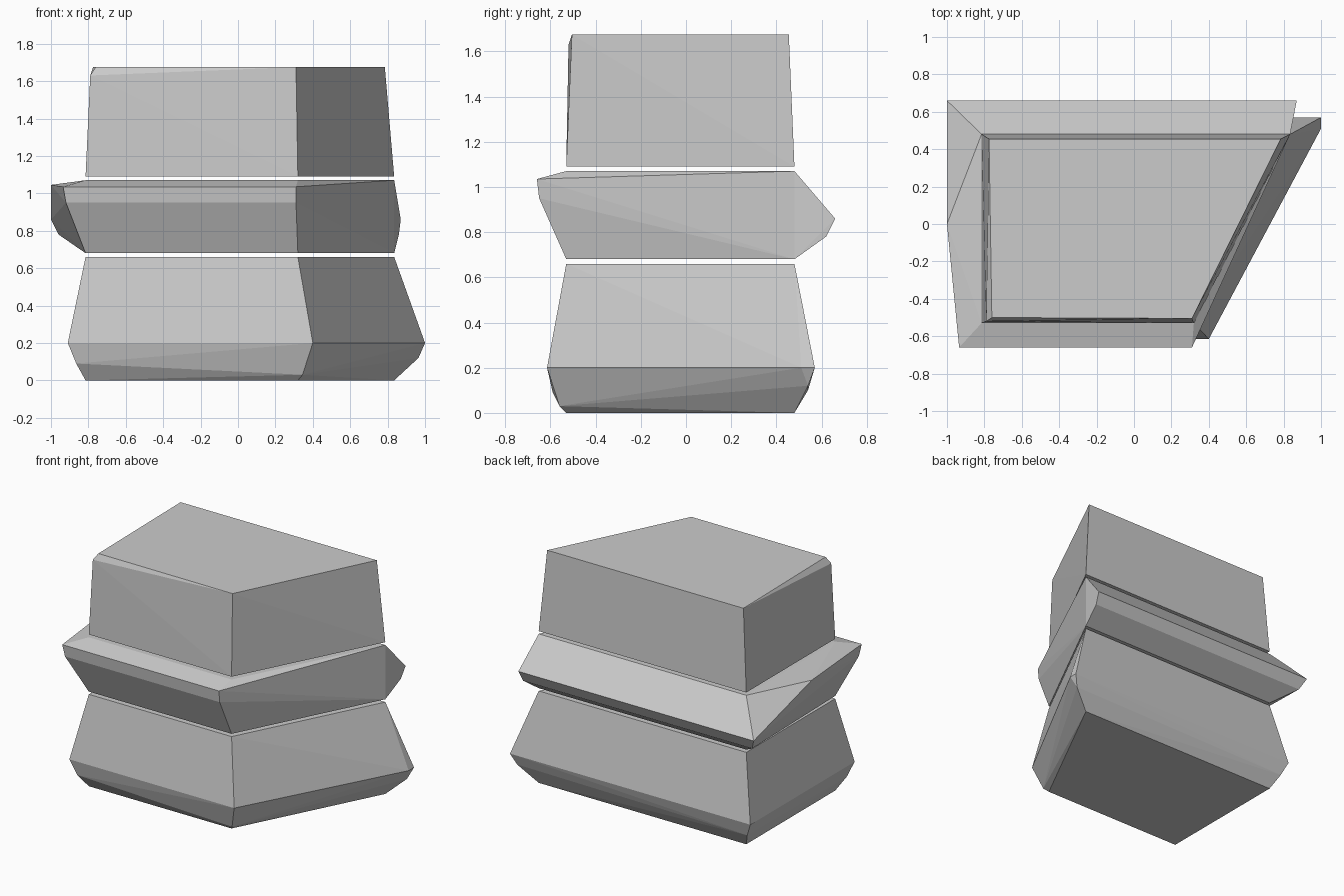
import bpy, bmesh, math

if "Cube" in bpy.data.objects:
    bpy.data.objects.remove(bpy.data.objects["Cube"])


def quad(z, left, right_front, right_back, front, back):
    """Four corners of the tapered plan at one height."""
    return [(left, front, z), (right_front, front, z),
            (right_back, back, z), (left, back, z)]


def stone(name, points):
    """Flat-faced stone as the hull of its corners."""
    bm = bmesh.new()
    for p in points:
        bm.verts.new(p)
    hull = bmesh.ops.convex_hull(bm, input=bm.verts[:])
    loose = [v for v in bm.verts if not v.link_faces]
    bmesh.ops.delete(bm, geom=loose, context='VERTS')
    bmesh.ops.dissolve_limit(bm, angle_limit=math.radians(1),
                             verts=bm.verts[:], edges=bm.edges[:])
    bmesh.ops.recalc_face_normals(bm, faces=bm.faces[:])
    mesh = bpy.data.meshes.new(name)
    bm.to_mesh(mesh)
    bm.free()
    obj = bpy.data.objects.new(name, mesh)
    bpy.context.collection.objects.link(obj)
    return obj


def joint(z):
    """Common outline where the stones meet."""
    return quad(z, -0.815, 0.32, 0.835, -0.53, 0.48)


# lower stone: widest near the ground, chipped back-right corner
stone("lower_stone", joint(0) + joint(0.66) + [
    (-0.91, -0.615, 0.2), (0.40, -0.615, 0.2), (1.0, 0.51, 0.2),
    (1.0, 0.57, 0.2), (-0.91, 0.57, 0.2),
    (-0.865, -0.59, 0.09), (0.345, -0.56, 0.03),
    (0.965, 0.54, 0.12), (-0.865, 0.54, 0.10)])

# middle stone: thin slab with jutting rims at the front, left and back
stone("middle_stone", joint(0.68) + joint(1.07) + [
    (-0.935, -0.66, 1.035), (0.31, -0.66, 1.035),
    (-0.92, -0.65, 0.95), (0.31, -0.65, 0.95),
    (-1.0, 0.0, 1.045), (-1.0, 0.66, 0.86), (0.87, 0.66, 0.86),
    (-0.96, 0.62, 0.78), (0.86, 0.62, 0.78)])

# upper stone: slightly tapered block with a chip at the front-left
stone("upper_stone", joint(1.09) + [
    (-0.76, -0.50, 1.675), (0.31, -0.505, 1.675),
    (0.785, 0.455, 1.675), (-0.775, 0.455, 1.675),
    (-0.79, -0.52, 1.63)])
